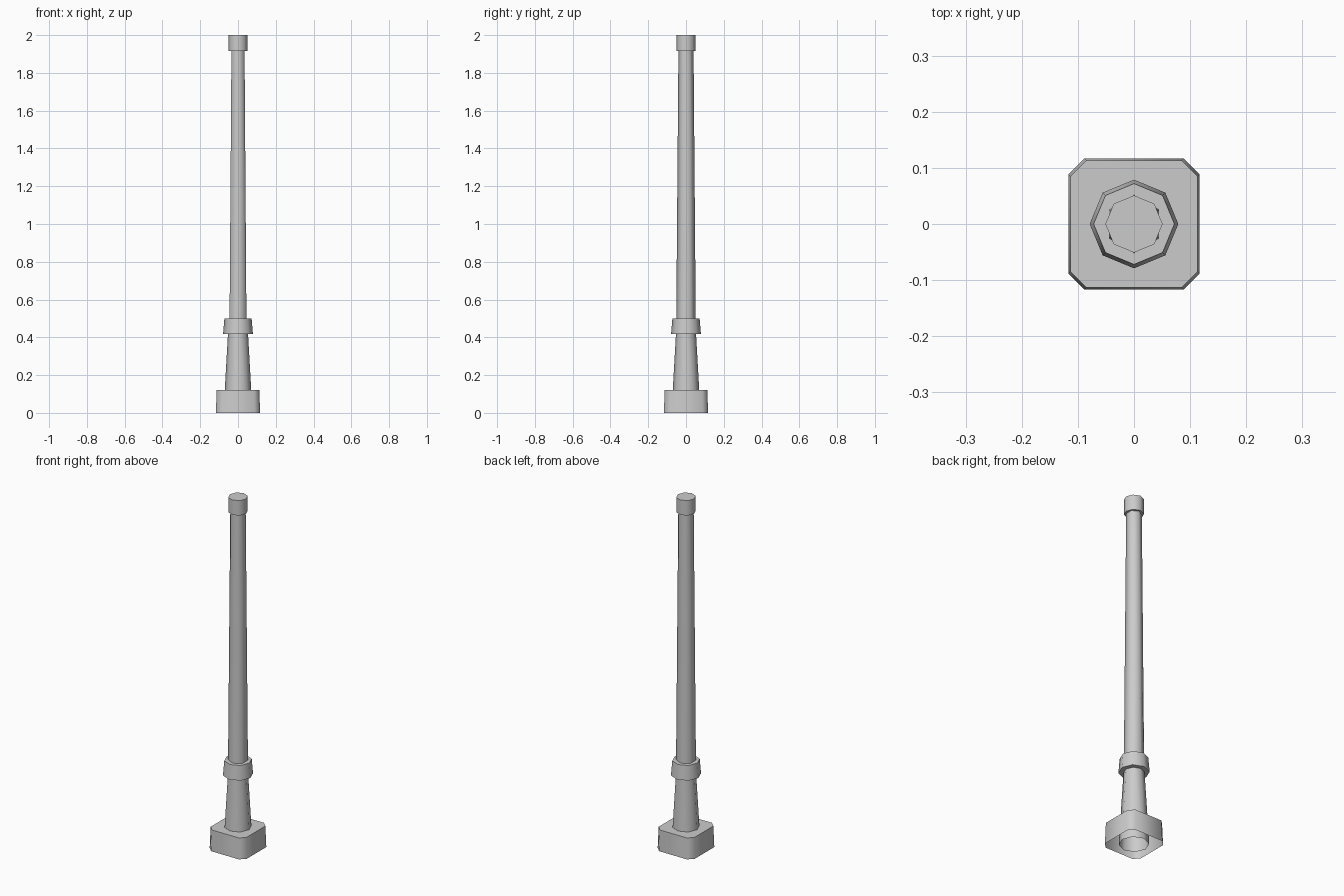
import bpy, bmesh
from math import sin, cos, pi, radians

if "Cube" in bpy.data.objects:
    bpy.data.objects.remove(bpy.data.objects["Cube"])


def ngon(n, r):
    # regular polygon with a corner on the y axis
    return [(r * sin(2 * pi * i / n), r * cos(2 * pi * i / n)) for i in range(n)]


def cut_square(h, c):
    # square of half width h with corners cut back to c
    return [(h, c), (c, h), (-c, h), (-h, c), (-h, -c), (-c, -h), (c, -h), (h, -c)]


def loft(name, low, high, z0, z1, bottom=True, top=True, angle=66):
    bm = bmesh.new()
    a = [bm.verts.new((x, y, z0)) for x, y in low]
    b = [bm.verts.new((x, y, z1)) for x, y in high]
    n = len(a)
    sides = [bm.faces.new((a[i], a[(i + 1) % n], b[(i + 1) % n], b[i])) for i in range(n)]
    if bottom:
        bm.faces.new(a)
    if top:
        bm.faces.new(b)
    bmesh.ops.recalc_face_normals(bm, faces=bm.faces)
    # an open tube still needs its walls facing outwards
    bm.normal_update()
    c = sides[0].calc_center_median()
    if sides[0].normal.x * c.x + sides[0].normal.y * c.y < 0:
        bmesh.ops.reverse_faces(bm, faces=bm.faces)
    me = bpy.data.meshes.new(name)
    bm.to_mesh(me)
    bm.free()
    ob = bpy.data.objects.new(name, me)
    bpy.context.collection.objects.link(ob)
    bpy.ops.object.select_all(action='DESELECT')
    ob.select_set(True)
    bpy.context.view_layer.objects.active = ob
    bpy.ops.object.shade_smooth_by_angle(angle=radians(angle))
    return ob


# plinth, hollow underneath
loft("base_block", cut_square(0.117, 0.088), cut_square(0.113, 0.085), 0, 0.12, bottom=False)
# tapered eight-sided foot running down inside the plinth
loft("lower_shaft", ngon(8, 0.077), ngon(8, 0.053), 0, 0.42, bottom=False, top=False)
# eight-sided collar
loft("collar", ngon(8, 0.079), ngon(8, 0.072), 0.417, 0.50)
# slim six-sided pole
loft("upper_pole", ngon(6, 0.0515), ngon(6, 0.040), 0.50, 1.92, bottom=False, top=False)
# eight-sided end cap
loft("top_cap", ngon(8, 0.051), ngon(8, 0.051), 1.915, 2.0)
